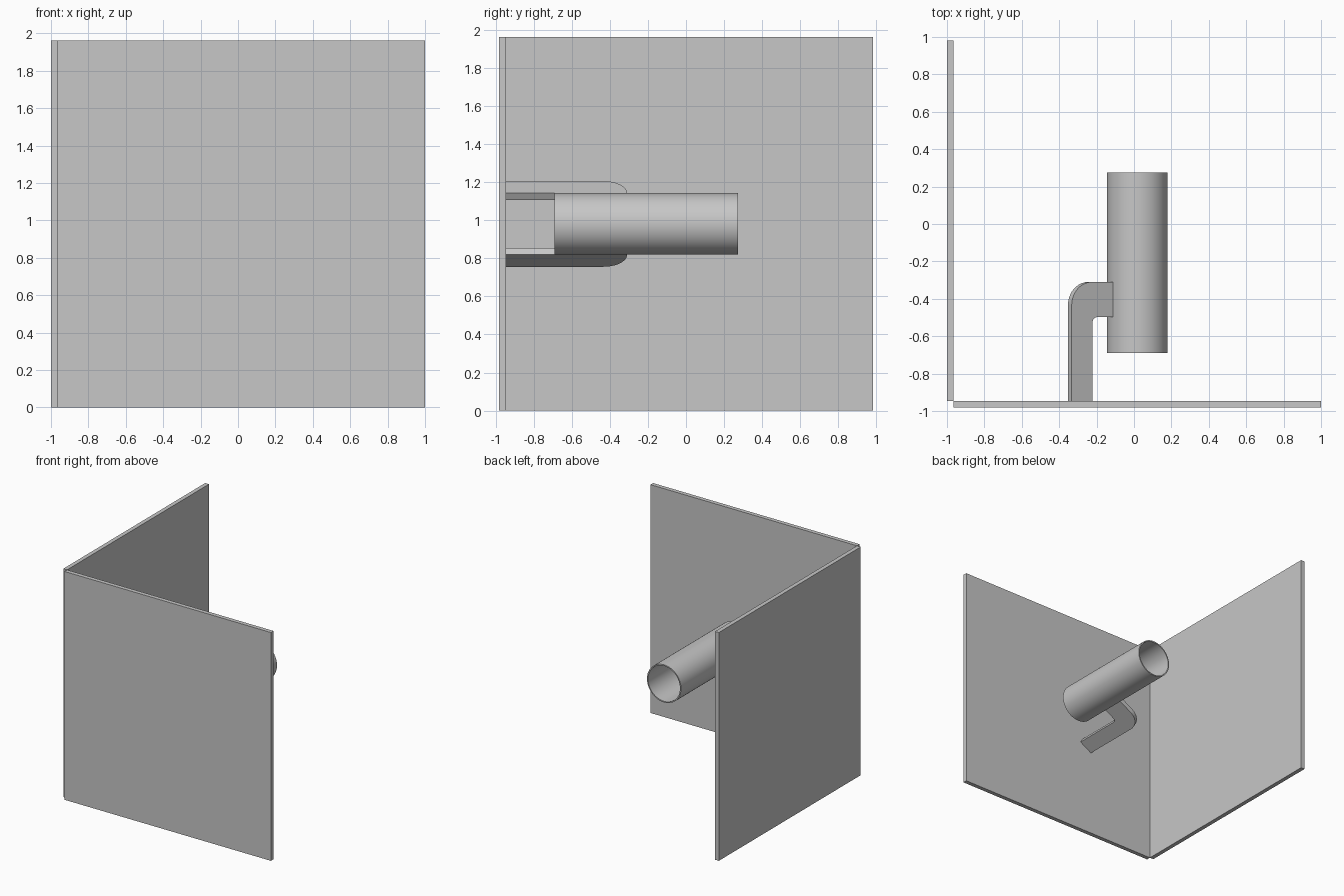
import bpy
import bmesh
from math import cos, sin, pi, radians
from mathutils import Vector

cube = bpy.data.objects.get("Cube")
if cube:
    bpy.data.objects.remove(cube, do_unlink=True)

grey = bpy.data.materials.new("light grey")
grey.use_nodes = True
grey.diffuse_color = (0.57, 0.57, 0.57, 1)
grey.node_tree.nodes["Principled BSDF"].inputs["Base Color"].default_value = grey.diffuse_color

HEIGHT = 1.963
WALL_Y = -0.946
AXIS = Vector((0.017, 0, HEIGHT / 2))


def box(name, low, high):
    low, high = Vector(low), Vector(high)
    bpy.ops.mesh.primitive_cube_add(size=1, location=(low + high) / 2)
    ob = bpy.context.object
    ob.name = name
    ob.scale = high - low
    bpy.ops.object.transform_apply(location=False, rotation=False, scale=True)
    ob.data.materials.append(grey)
    return ob


# Two upright panels meeting at a corner
box("front_panel", (-0.964, -0.982, 0), (1, WALL_Y, HEIGHT))
box("side_panel", (-1, WALL_Y, 0), (-0.964, 0.982, HEIGHT))

# Open tube pointing front to back
bpy.ops.mesh.primitive_cylinder_add(
    vertices=64, radius=0.162, depth=0.965, end_fill_type='NOTHING',
    location=AXIS + Vector((0, -0.208, 0)), rotation=(pi / 2, 0, 0))
tube = bpy.context.object
tube.name = "tube"
tube.data.materials.append(grey)
shell = tube.modifiers.new("wall_thickness", 'SOLIDIFY')
shell.thickness = 0.01
shell.offset = -1
bpy.ops.object.modifier_apply(modifier=shell.name)
bpy.ops.object.shade_smooth_by_angle(angle=radians(30))


def arc(cx, cy, r, start, end, steps=10):
    angles = [radians(start + (end - start) * i / steps) for i in range(steps + 1)]
    return [(cx + r * cos(a), cy + r * sin(a)) for a in angles]


def bracket(name, side):
    """Hooked flat bar, lying in a plane through the tube axis."""
    tip, inner, outer = 0.157, 0.288, 0.416
    back, front, bend, fillet = -0.31, -0.498, 0.125, 0.03
    outline = [(tip, front), (tip, back)]
    outline += arc(outer - bend, back - bend, bend, 90, 0)
    outline += [(outer, WALL_Y), (inner, WALL_Y)]
    outline += arc(inner - fillet, front - fillet, fillet, 0, 90, 6)

    radial = Vector((-cos(radians(30)), 0, side * sin(radians(30))))
    normal = Vector((sin(radians(30)), 0, side * cos(radians(30))))
    thickness = 0.04
    bm = bmesh.new()
    base = AXIS - normal * thickness / 2
    face = bm.faces.new([bm.verts.new(base + radial * u + Vector((0, y, 0)))
                         for u, y in outline])
    swept = bmesh.ops.extrude_face_region(bm, geom=[face])["geom"]
    bmesh.ops.translate(bm, vec=normal * thickness,
                        verts=[v for v in swept if isinstance(v, bmesh.types.BMVert)])
    bmesh.ops.recalc_face_normals(bm, faces=bm.faces)
    mesh = bpy.data.meshes.new(name)
    bm.to_mesh(mesh)
    bm.free()
    mesh.materials.append(grey)
    ob = bpy.data.objects.new(name, mesh)
    bpy.context.collection.objects.link(ob)
    bpy.ops.object.select_all(action='DESELECT')
    ob.select_set(True)
    bpy.context.view_layer.objects.active = ob
    bpy.ops.object.shade_smooth_by_angle(angle=radians(30))


# Mirrored pair of brackets holding the tube to the front panel
bracket("upper_bracket", 1)
bracket("lower_bracket", -1)
